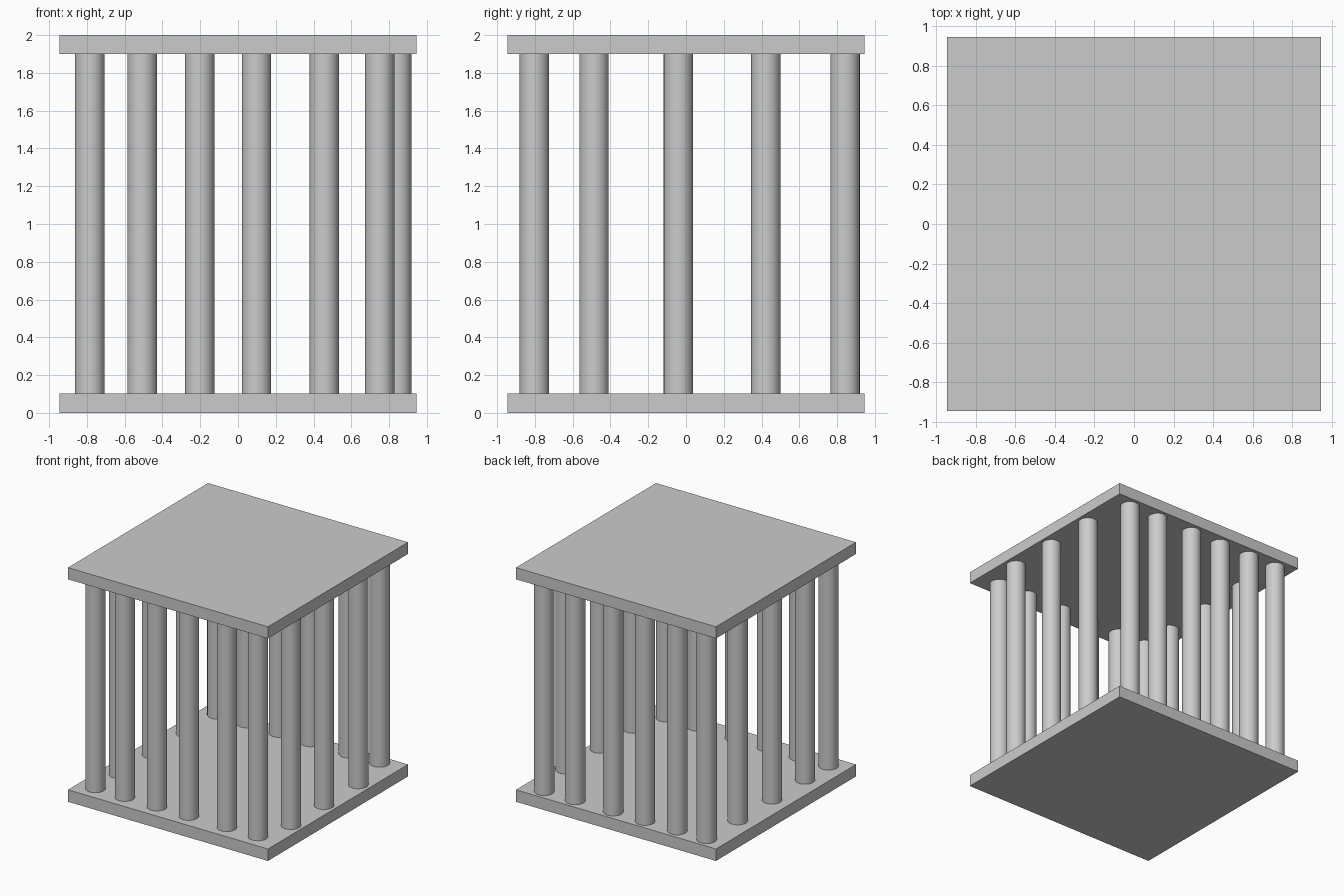
import bpy

if "Cube" in bpy.data.objects:
    bpy.data.objects.remove(bpy.data.objects["Cube"])

HALF = 0.945
RADIUS = 0.078
LOW, HIGH = 0.102, 1.9


def slab(name, z0, z1):
    bpy.ops.mesh.primitive_cube_add(size=1, location=(0, 0, (z0 + z1) / 2))
    obj = bpy.context.object
    obj.name = name
    obj.scale = (2 * HALF, 2 * HALF, z1 - z0)
    bpy.ops.object.transform_apply(location=False, rotation=False, scale=True)


def column(name, x, y):
    bpy.ops.mesh.primitive_cylinder_add(
        vertices=32, radius=RADIUS, depth=HIGH - LOW,
        location=(x, y, (LOW + HIGH) / 2))
    bpy.context.object.name = name
    bpy.ops.object.shade_smooth_by_angle()


# Floor and roof slabs
slab("floor_slab", 0, LOW)
slab("roof_slab", HIGH, 2)

# Front and back rows of columns
for i, x in enumerate((-0.785, -0.507, -0.203, 0.098, 0.457, 0.75), 1):
    column(f"front_column_{i}", x, -0.803)
    column(f"back_column_{i}", x, 0.842)

# Side rows between the corner columns
for i, y in enumerate((-0.487, -0.04, 0.423), 1):
    column(f"left_column_{i}", -0.785, y)
    column(f"right_column_{i}", 0.841, y)
